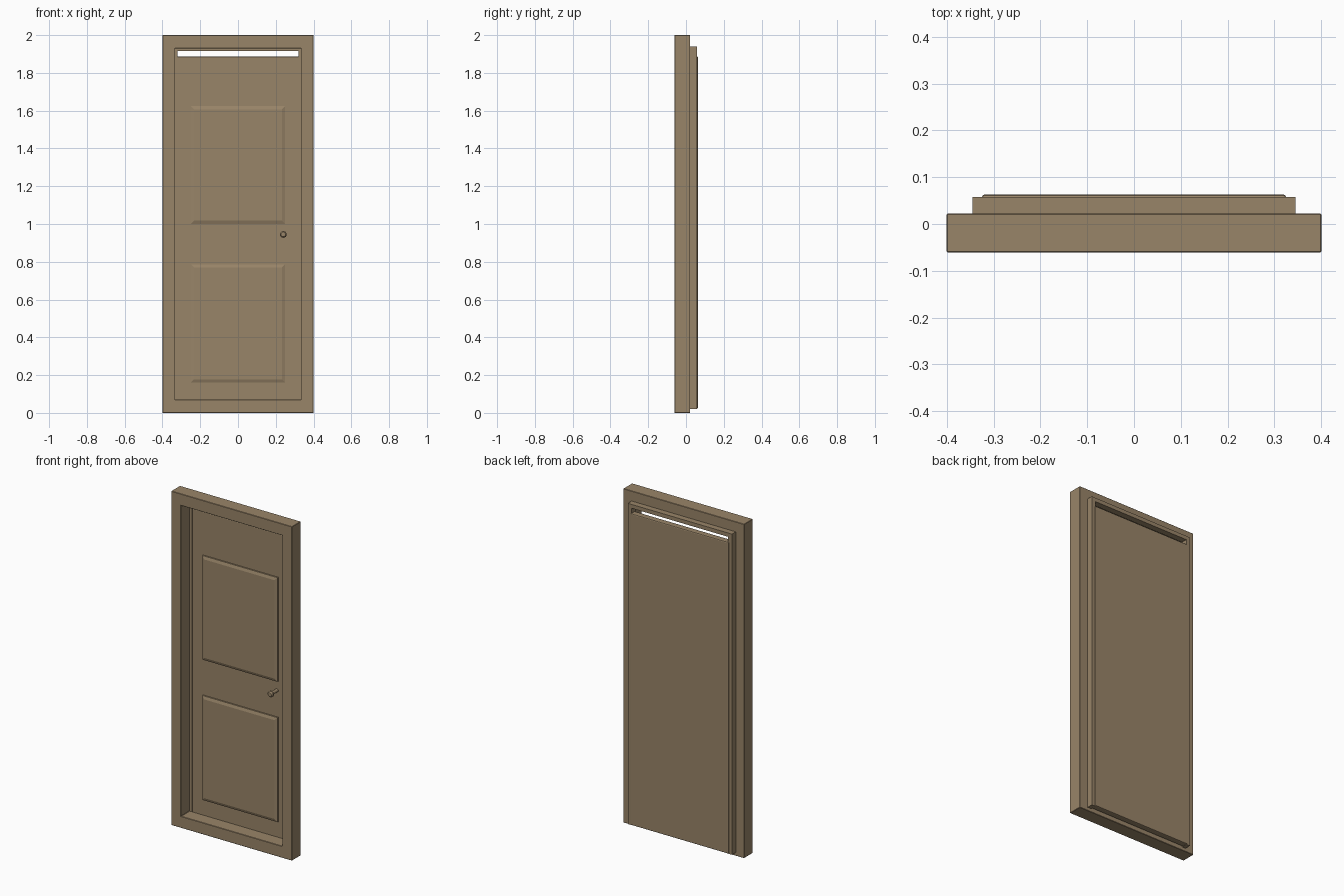
import bpy, bmesh, math

if "Cube" in bpy.data.objects:
    bpy.data.objects.remove(bpy.data.objects["Cube"])

wood = bpy.data.materials.new("brown wood")
wood.diffuse_color = (0.318, 0.234, 0.140, 1)
wood.use_nodes = True
wood.node_tree.nodes["Principled BSDF"].inputs["Base Color"].default_value = wood.diffuse_color


def finish(name, bm, bevel=0.0, segments=1):
    bmesh.ops.recalc_face_normals(bm, faces=bm.faces)
    me = bpy.data.meshes.new(name)
    bm.to_mesh(me)
    bm.free()
    me.materials.append(wood)
    ob = bpy.data.objects.new(name, me)
    bpy.context.collection.objects.link(ob)
    if bevel:
        m = ob.modifiers.new("Bevel", 'BEVEL')
        m.width, m.segments = bevel, segments
    return ob


def slab(name, points, faces, y0, y1, bevel=0.0, segments=1):
    """Flat outline in x, z extruded from y0 to y1."""
    bm = bmesh.new()
    vs = [bm.verts.new((x, y0, z)) for x, z in points]
    fs = [bm.faces.new([vs[i] for i in f]) for f in faces]
    ext = bmesh.ops.extrude_face_region(bm, geom=fs, use_keep_orig=True)
    new = [g for g in ext["geom"] if isinstance(g, bmesh.types.BMVert)]
    bmesh.ops.translate(bm, verts=new, vec=(0, y1 - y0, 0))
    return finish(name, bm, bevel, segments)


def rect(hw, z0, z1):
    return [(-hw, z0), (hw, z0), (hw, z1), (-hw, z1)]


# Outer frame: closed ring around the opening
slab("door_frame", rect(0.4, 0, 2) + rect(0.335, 0.07, 1.93),
     [(i, (i + 1) % 4, (i + 1) % 4 + 4, i + 4) for i in range(4)],
     -0.061, 0.022, 0.002)

# Back stop: three-sided surround, open at the bottom
o, n = rect(0.345, 0.02, 1.94), rect(0.32, 0.02, 1.917)
slab("door_stop", o + n, [(0, 3, 7, 4), (3, 2, 6, 7), (2, 1, 5, 6)],
     0.021, 0.058)

# Door leaf with softened edges
slab("door_leaf", rect(0.325, 0.021, 1.887), [(0, 1, 2, 3)],
     0.025, 0.063, 0.006, 2)

# Two raised panels with sloped borders
for name, z0, z1 in (("upper_panel", 1.0, 1.625), ("lower_panel", 0.16, 0.787)):
    bm = bmesh.new()
    back = [bm.verts.new((x, 0.027, z)) for x, z in rect(0.25, z0, z1)]
    mid = [bm.verts.new((x, 0.018, z)) for x, z in rect(0.249, z0 + .001, z1 - .001)]
    top = [bm.verts.new((x, 0.012, z)) for x, z in rect(0.232, z0 + .018, z1 - .018)]
    bm.faces.new(back)
    bm.faces.new(top)
    for a, b in ((back, mid), (mid, top)):
        for i in range(4):
            j = (i + 1) % 4
            bm.faces.new((a[i], a[j], b[j], b[i]))
    finish(name, bm)

# Knob: turned profile (radius, y) spun around its axis
bm = bmesh.new()
profile = [(0, -0.045), (0.012, -0.044), (0.018, -0.037), (0.018, -0.028),
           (0.010, -0.020), (0.010, 0.027), (0, 0.027)]
vs = [bm.verts.new((r, y, 0)) for r, y in profile]
es = [bm.edges.new(p) for p in zip(vs, vs[1:])]
bmesh.ops.spin(bm, geom=vs + es, cent=(0, 0, 0), axis=(0, 1, 0),
               angle=math.tau, steps=16)
bmesh.ops.remove_doubles(bm, verts=bm.verts, dist=1e-5)
knob = finish("door_knob", bm)
knob.location = (0.24, 0, 0.945)
bpy.context.view_layer.objects.active = knob
knob.select_set(True)
bpy.ops.object.shade_smooth_by_angle(angle=math.radians(40))
